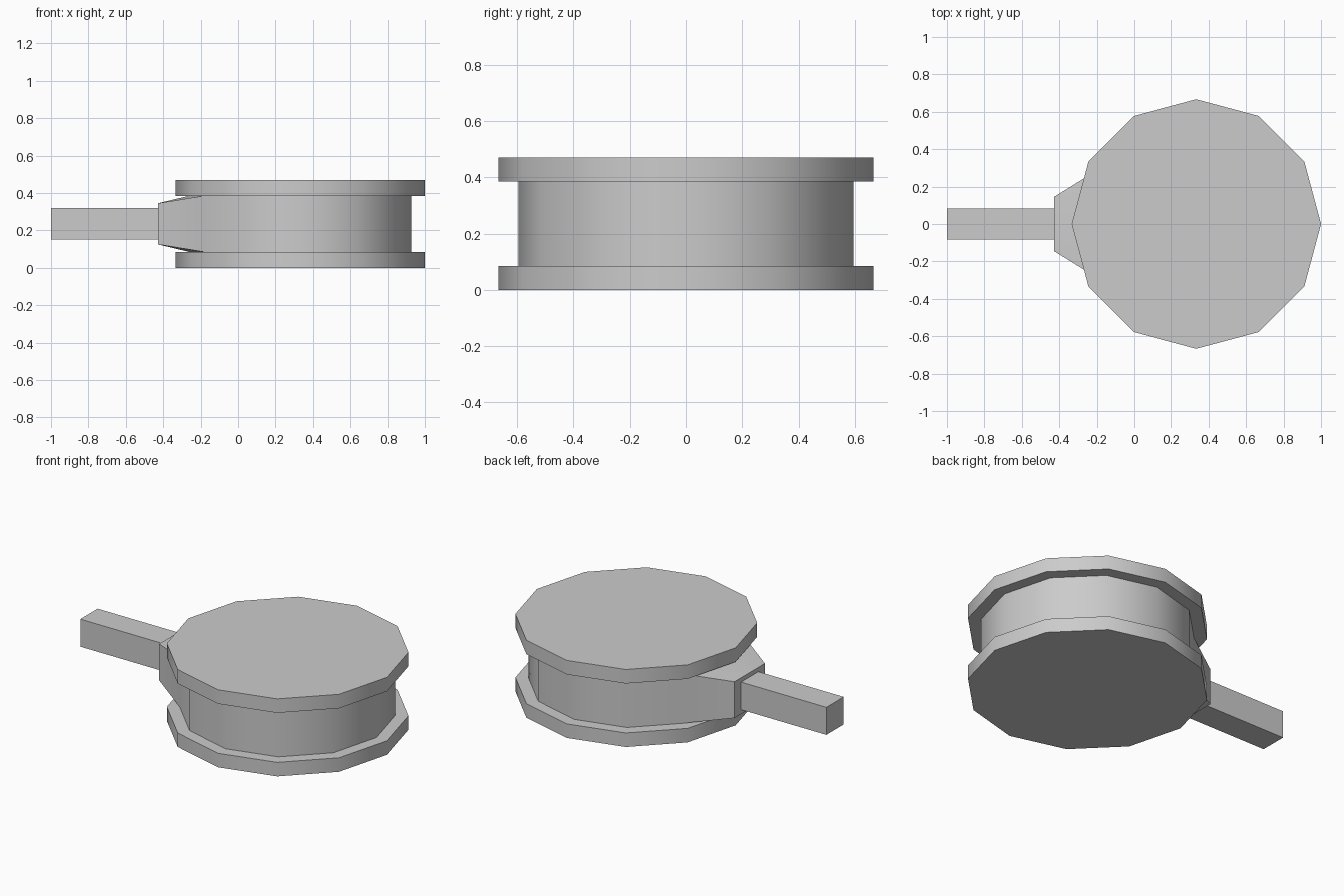
import bpy, bmesh, math

if "Cube" in bpy.data.objects:
    bpy.data.objects.remove(bpy.data.objects["Cube"])

SIDES = 12
CX = 1 / 3
R, RC = 0.667, 0.595
Z = [0.0, 0.085, 0.385, 0.47]

bm = bmesh.new()


def ring(radius, z):
    return [bm.verts.new((CX + radius * math.cos(2 * math.pi * i / SIDES),
                          radius * math.sin(2 * math.pi * i / SIDES), z))
            for i in range(SIDES)]


def bridge(a, b, skip=()):
    n = len(a)
    for i in range(n):
        if i not in skip:
            j = (i + 1) % n
            bm.faces.new((a[i], a[j], b[j], b[i]))


# Flanged drum: two wide plates around a narrower core
profile = [(R, Z[0]), (R, Z[1]), (RC, Z[1]), (RC, Z[2]), (R, Z[2]), (R, Z[3])]
rings = [ring(r, z) for r, z in profile]
bm.faces.new(rings[0][::-1])
bm.faces.new(rings[-1])
for k in range(len(rings) - 1):
    # leave the two core faces on the -x side open for the neck
    bridge(rings[k], rings[k + 1], skip=(5, 6) if k == 2 else ())

# Tapered neck, end shoulder and square handle, grown from the open core faces
low, high = rings[2], rings[3]
loop = [low[5], low[6], low[7], high[7], high[6], high[5]]
for x, y, z0, z1 in [(-0.428, 0.145, 0.125, 0.345),
                     (-0.428, 0.083, 0.152, 0.319),
                     (-1.0, 0.083, 0.152, 0.319)]:
    nxt = [bm.verts.new((x, sy * y, z)) for sy, z in
           [(1, z0), (0, z0), (-1, z0), (-1, z1), (0, z1), (1, z1)]]
    bridge(loop, nxt)
    loop = nxt
bm.faces.new(loop)

bmesh.ops.recalc_face_normals(bm, faces=bm.faces[:])
mesh = bpy.data.meshes.new("drum_with_handle")
bm.to_mesh(mesh)
bm.free()
obj = bpy.data.objects.new("drum_with_handle", mesh)
bpy.context.collection.objects.link(obj)

# Smooth round walls, keep rims and handle edges sharp
bpy.context.view_layer.objects.active = obj
obj.select_set(True)
bpy.ops.object.shade_smooth_by_angle(angle=math.radians(35))
